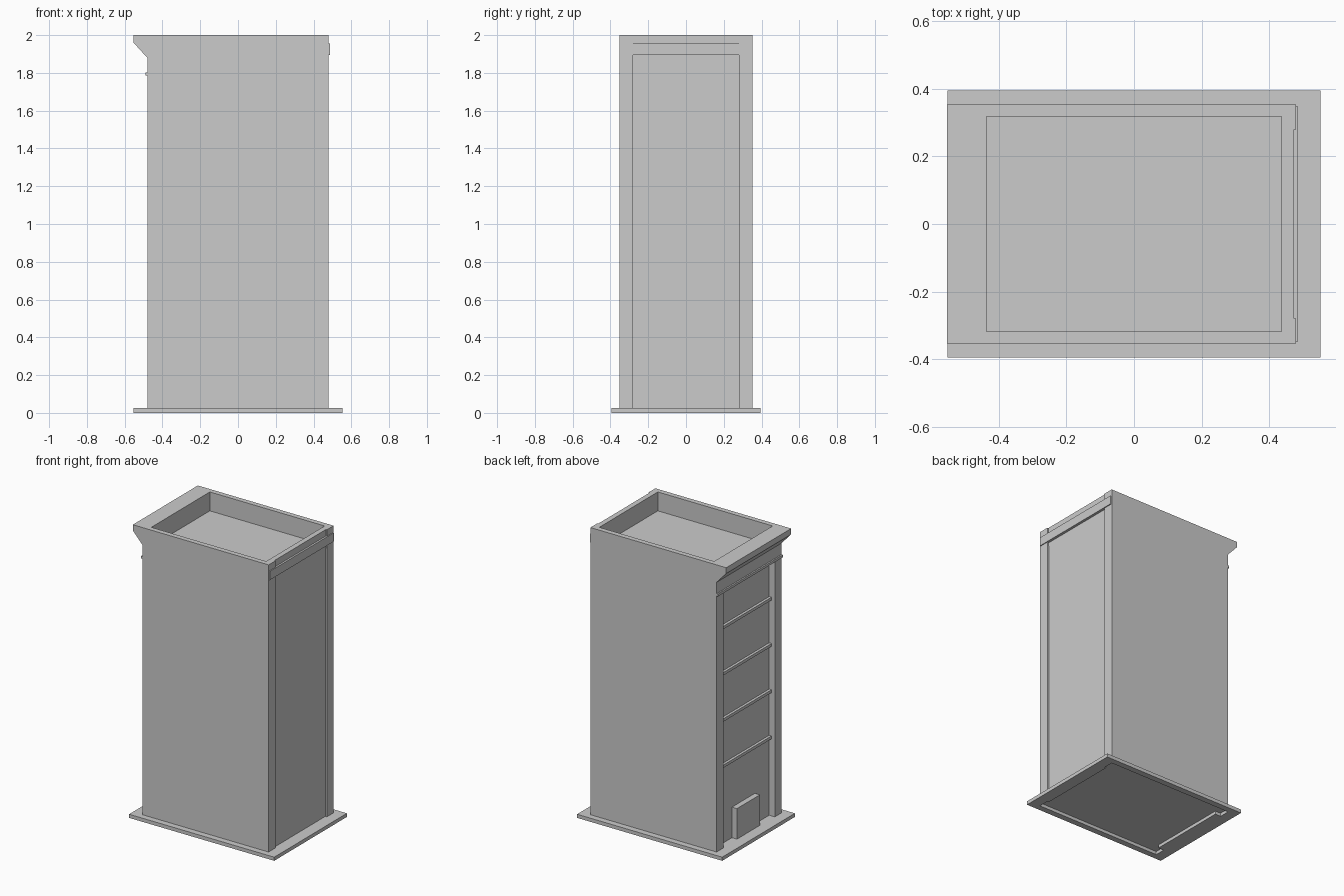
import bpy, bmesh
from mathutils import Vector

if "Cube" in bpy.data.objects:
    bpy.data.objects.remove(bpy.data.objects["Cube"])

W, D = 0.48, 0.353      # half length (x) and half width (y) of the tower
PIL = 0.28              # inner edge of the corner pilasters
FRONT, REAR = -0.437, 0.468   # recessed wall planes at -x and +x
ROOF = 1.87


def prism(name, pts, vec):
    """Closed prism from a planar outline swept along vec."""
    bm = bmesh.new()
    face = bm.faces.new([bm.verts.new(p) for p in pts])
    ext = bmesh.ops.extrude_face_region(bm, geom=[face], use_keep_orig=True)
    moved = [g for g in ext["geom"] if isinstance(g, bmesh.types.BMVert)]
    bmesh.ops.translate(bm, verts=moved, vec=Vector(vec))
    bmesh.ops.recalc_face_normals(bm, faces=bm.faces)
    me = bpy.data.meshes.new(name)
    bm.to_mesh(me)
    bm.free()
    ob = bpy.data.objects.new(name, me)
    bpy.context.collection.objects.link(ob)
    return ob


def box(name, x0, x1, y0, y1, z0, z1):
    pts = [(x0, y0, z0), (x1, y0, z0), (x1, y1, z0), (x0, y1, z0)]
    return prism(name, pts, (0, 0, z1 - z0))


# Tower plan with a shallow recess between pilasters at both ends
half = [(-W, D), (-W, PIL), (FRONT, PIL)]
rear = [(REAR, PIL), (W, PIL), (W, D)]
plan = ([(x, y) for x, y in half] + [(x, -y) for x, y in reversed(half)]
        + [(x, -y) for x, y in reversed(rear)] + rear)


def tower(name, z0, z1):
    return prism(name, [(x, y, z0) for x, y in plan], (0, 0, z1 - z0))


tower("tower_body", 0.022, ROOF)

# Base slab, hollowed underneath to the tower plan
slab = box("base_slab", -0.552, 0.552, -0.395, 0.395, 0, 0.025)
cutter = tower("slab_cutter", -0.1, 0.022)
cutter.hide_render = True
cutter.hide_viewport = True
mod = slab.modifiers.new("hollow", 'BOOLEAN')
mod.operation = 'DIFFERENCE'
mod.object = cutter
mod.solver = 'EXACT'

# Parapet walls around the sunken roof
for s, side in ((1, "back"), (-1, "front")):
    y0, y1 = sorted((s * 0.318, s * D))
    box("parapet_" + side, -W, 0.473, y0, y1, ROOF, 2.0)
    y0, y1 = sorted((s * PIL, s * D))
    box("parapet_end_" + side, 0.473, W, y0, y1, ROOF, 2.0)
box("parapet_right", 0.437, REAR, -0.318, 0.318, ROOF, 2.0)
box("parapet_facing", REAR, 0.473, -0.318, 0.318, 1.895, 2.0)
box("right_band", REAR, 0.486, -0.347, 0.347, 1.895, 1.955)

# Street side: frieze, moulding and sloping cornice
box("frieze", -W, FRONT, -D, D, 1.78, 2.0)
box("frieze_moulding", -0.49, -W, -D, D, 1.785, 1.802)
cornice = [(-W, 2.0), (-0.553, 2.0), (-0.553, 1.96), (-W, 1.88)]
prism("cornice", [(x, -D, z) for x, z in cornice], (0, 2 * D, 0))

# Floor ledges and entrance block in the recess
for i in range(4):
    z = 0.565 + 0.318 * i
    box(f"floor_ledge_{i + 1}", -0.455, FRONT, -PIL, PIL, z - 0.01, z + 0.01)
box("entrance_block", -0.475, FRONT, -0.125, 0.125, 0.025, 0.235)
